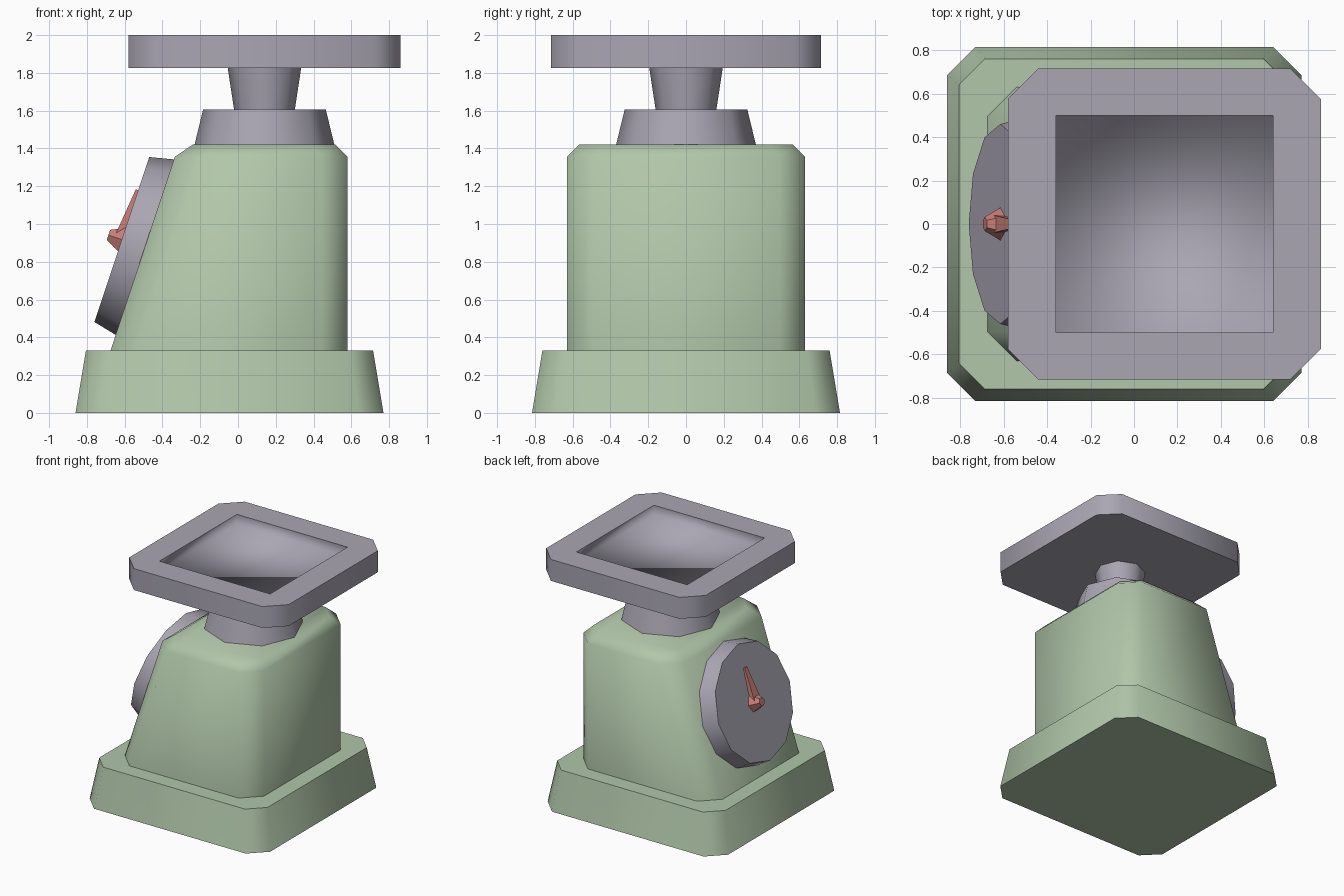
import bpy
import bmesh
from math import radians, cos, sin, tau, atan2
from mathutils import Matrix

if "Cube" in bpy.data.objects:
    bpy.data.objects.remove(bpy.data.objects["Cube"], do_unlink=True)


def material(name, rgb):
    mat = bpy.data.materials.new(name)
    mat.use_nodes = True
    mat.diffuse_color = (*rgb, 1)
    bsdf = next(n for n in mat.node_tree.nodes if n.type == 'BSDF_PRINCIPLED')
    bsdf.inputs["Base Color"].default_value = (*rgb, 1)
    bsdf.inputs["Roughness"].default_value = 0.7
    return mat


GREEN = material("sage green", (0.44, 0.57, 0.40))
GREY = material("warm grey", (0.40, 0.38, 0.45))
RED = material("muted red", (0.57, 0.21, 0.18))


def slab(x0, x1, y, cut, z):
    """Rectangle ring with cut corners."""
    return [(x1, y - cut, z), (x1 - cut, y, z), (x0 + cut, y, z), (x0, y - cut, z),
            (x0, cut - y, z), (x0 + cut, -y, z), (x1 - cut, -y, z), (x1, cut - y, z)]


def ngon(n, r, z, cx=0.0, start=0.0):
    """Regular polygon ring."""
    angles = [start + tau * i / n for i in range(n)]
    return [(cx + r * cos(a), r * sin(a), z) for a in angles]


def loft(name, rings, mat, sharp=60, matrix=None, soft_z=None):
    """Skin closed rings from first to last, cap both ends, mark sharp edges."""
    bm = bmesh.new()
    loops = [[bm.verts.new(p) for p in ring] for ring in rings]
    n = len(loops[0])
    for a, b in zip(loops, loops[1:]):
        for i in range(n):
            j = (i + 1) % n
            bm.faces.new((a[i], a[j], b[j], b[i]))
    bm.faces.new(loops[0][::-1])
    bm.faces.new(loops[-1])
    bmesh.ops.remove_doubles(bm, verts=bm.verts, dist=0.0001)
    bmesh.ops.recalc_face_normals(bm, faces=bm.faces)
    for f in bm.faces:
        f.smooth = True
    for e in bm.edges:
        soft = soft_z is not None and any(abs(v.co.z - soft_z) < 0.001 for v in e.verts)
        e.smooth = soft or e.calc_face_angle(0) < radians(sharp)
    if matrix:
        bm.transform(matrix)
    mesh = bpy.data.meshes.new(name)
    bm.to_mesh(mesh)
    bm.free()
    mesh.materials.append(mat)
    obj = bpy.data.objects.new(name, mesh)
    bpy.context.collection.objects.link(obj)
    return obj


# Splayed foot
loft("base", [slab(-0.86, 0.77, 0.815, 0.13, 0),
              slab(-0.805, 0.715, 0.76, 0.12, 0.33)], GREEN)

# Housing with one sloping side and a bevelled top
loft("housing", [slab(-0.675, 0.58, 0.63, 0.135, 0.33),
                 slab(-0.335, 0.58, 0.63, 0.135, 1.355),
                 slab(-0.24, 0.515, 0.565, 0.12, 1.42)], GREEN)

# Collar and flared neck
PAN_X = 0.14
loft("collar", [ngon(8, 0.37, 1.42, PAN_X), ngon(8, 0.325, 1.605, PAN_X)], GREY)
loft("neck", [ngon(8, 0.16, 1.60, PAN_X), ngon(8, 0.195, 1.83, PAN_X)], GREY)

# Weighing pan with a square recess
FLOOR = 1.92
loft("pan", [slab(-0.58, 0.86, 0.715, 0.14, 1.825),
             slab(-0.58, 0.86, 0.715, 0.14, 2.0),
             slab(-0.36, 0.64, 0.5, 0, 2.0),
             slab(-0.36, 0.64, 0.5, 0, FLOOR)], GREY, soft_z=FLOOR)

# Frame of the dial face: local z points outwards, local x up the slope
tilt = Matrix.Translation((-0.615, 0, 0.918)) @ Matrix.Rotation(-atan2(0.949, 0.316), 4, 'Y')
loft("dial", [ngon(12, 0.49, -0.13), ngon(12, 0.46, 0)], GREY, matrix=tilt)

# Pointer hub
turn = radians(30)
loft("pointer_hub", [ngon(6, 0.075, 0, 0, turn),
                     ngon(6, 0.033, 0.075, 0, turn)], RED, sharp=30, matrix=tilt)


# Tapering pointer, lofted along its length
def section(x, half, top):
    return [(x, half, 0), (x, half, top), (x, -half, top), (x, -half, 0)]


loft("pointer", [section(0.0, 0.042, 0.042), section(0.275, 0.015, 0.014)],
     RED, sharp=30, matrix=tilt)
